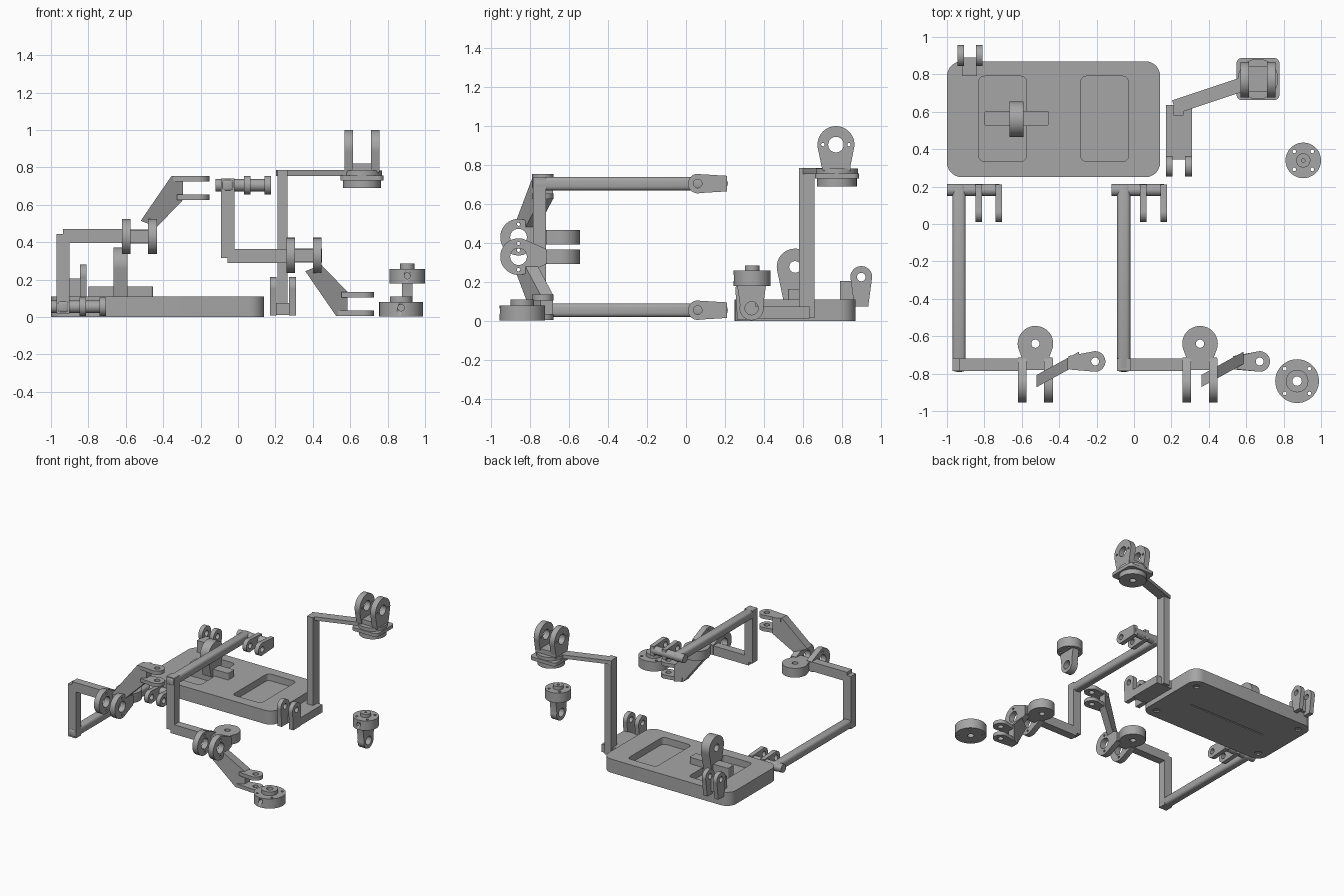
import bpy, bmesh, math
from mathutils import Matrix, Vector

if "Cube" in bpy.data.objects:
    bpy.data.objects.remove(bpy.data.objects["Cube"])

grey = bpy.data.materials.new("plain_grey")
grey.use_nodes = True
COLOUR = (0.38, 0.38, 0.38, 1)
grey.diffuse_color = COLOUR
grey.node_tree.nodes["Principled BSDF"].inputs["Base Color"].default_value = COLOUR
X, Y, Z = Vector((1, 0, 0)), Vector((0, 1, 0)), Vector((0, 0, 1))
parts = []


def frame(u, v, n, at):
    m = Matrix((u, v, n)).transposed().to_4x4()
    m.translation = at
    return m


def finish(name, bm):
    bmesh.ops.remove_doubles(bm, verts=bm.verts, dist=0.0001)
    bmesh.ops.recalc_face_normals(bm, faces=bm.faces)
    mesh = bpy.data.meshes.new(name)
    bm.to_mesh(mesh)
    bm.free()
    mesh.materials.append(grey)
    ob = bpy.data.objects.new(name, mesh)
    bpy.context.collection.objects.link(ob)
    parts.append(ob)
    return ob


def plate(name, loops, thick, matrix):
    """Flat outline with holes, extruded and placed by a matrix."""
    cu = bpy.data.curves.new(name, 'CURVE')
    cu.dimensions, cu.fill_mode, cu.extrude = '2D', 'BOTH', thick / 2
    for loop in loops:
        sp = cu.splines.new('POLY')
        sp.points.add(len(loop) - 1)
        for p, (a, b) in zip(sp.points, loop):
            p.co = (a, b, 0, 1)
        sp.use_cyclic_u = True
    tmp = bpy.data.objects.new("outline", cu)
    mesh = bpy.data.meshes.new_from_object(tmp)
    bm = bmesh.new()
    bm.from_mesh(mesh)
    bm.transform(matrix)
    bpy.data.objects.remove(tmp)
    bpy.data.curves.remove(cu)
    bpy.data.meshes.remove(mesh)
    return finish(name, bm)


def arc(r, a0=0, a1=360, n=32, c=(0, 0)):
    steps = n if a1 - a0 == 360 else n - 1
    ang = [math.radians(a0 + (a1 - a0) * i / steps) for i in range(n)]
    return [(c[0] + r * math.cos(a), c[1] + r * math.sin(a)) for a in ang]


def rounded(x0, x1, y0, y1, r):
    corners = [(x1 - r, y1 - r), (x0 + r, y1 - r), (x0 + r, y0 + r), (x1 - r, y0 + r)]
    return [p for i, c in enumerate(corners) for p in arc(r, 90 * i, 90 * i + 90, 8, c)]


def flat(name, loops, z0, z1, at=(0, 0)):
    return plate(name, loops, z1 - z0, Matrix.Translation((at[0], at[1], (z0 + z1) / 2)))


def lug(name, eye, u, n, r, hole, length, half, thick, screws=False):
    """Eye-ended plate: the eye points along u, the pin runs along n."""
    outer = arc(r, -105, 105, 28) + [(-length, half), (-length, -half)]
    loops = [outer, arc(hole, n=24)]
    if screws:
        loops += [arc(0.009, n=10, c=(0, k * 0.067)) for k in (-1, 1)]
    return plate(name, loops, thick, frame(u, n.cross(u), n, eye))


def box(name, x0, x1, y0, y1, z0, z1, bevel=0.0):
    bm = bmesh.new()
    bmesh.ops.create_cube(bm, size=1)
    bm.transform(Matrix.LocRotScale(((x0 + x1) / 2, (y0 + y1) / 2, (z0 + z1) / 2), None,
                                    (x1 - x0, y1 - y0, z1 - z0)))
    if bevel:
        bmesh.ops.bevel(bm, geom=bm.edges[:], offset=bevel, segments=3,
                        profile=0.5, affect='EDGES')
    return finish(name, bm)


def rod(name, p, q, r):
    p, q = Vector(p), Vector(q)
    n = (q - p).normalized()
    u = n.orthogonal().normalized()
    return plate(name, [arc(r, n=24)], (q - p).length, frame(u, n.cross(u), n, (p + q) / 2))


def drill(target, p, q, r):
    cutter = rod("hole_cutter", p, q, r)
    parts.remove(cutter)
    cutter.hide_render = True
    cutter.hide_set(True)
    mod = target.modifiers.new("side_hole", 'BOOLEAN')
    mod.operation, mod.solver, mod.object = 'DIFFERENCE', 'EXACT', cutter


# Base plate with two pockets, underside screw holes and slot
edge = rounded(-1, 0.14, 0.25, 0.87, 0.08)
feet = [arc(0.025, n=20, c=(x, y)) for x in (-0.92, 0.06) for y in (0.33, 0.79)]
slot = rounded(-0.78, -0.08, 0.555, 0.565, 0.004)
pockets = [rounded(x, x + 0.255, 0.335, 0.79, 0.03) for x in (-0.83, -0.285)]
flat("base_underside", [edge, slot] + feet, 0, 0.01)
flat("base_floor", [edge], 0.01, 0.055)
flat("base_rim", [edge] + pockets, 0.055, 0.11)

# Bracket standing on the base
flat("base_crossbar", [rounded(-0.8, -0.455, 0.525, 0.605, 0.012)], 0.05, 0.163)
lug("base_lug", (-0.628, 0.56, 0.277), Z, X, 0.094, 0.03, 0.17, 0.06, 0.075)

# Rear clevis on the base corner
box("rear_clevis_block", -0.92, -0.84, 0.79, 0.89, 0.1, 0.205)
for x in (-0.927, -0.828):
    lug("rear_clevis_lug", (x, 0.9, 0.225), Z, X, 0.056, 0.022, 0.15, 0.036, 0.035)


def arm(side, dx, zc, s):
    """Jointed arm; s flips it top to bottom."""
    def at(x, y, z):
        return Vector((x + dx, y, zc + s * z))

    def bar(name, x0, x1, y0, y1, z0, z1, bevel=0.0):
        a, b = sorted((zc + s * z0, zc + s * z1))
        box(side + name, x0 + dx, x1 + dx, y0, y1, a, b, bevel)

    # Long rod, upright and crossbar
    bar("_long_rod", -0.97, -0.9, -0.79, 0.21, -0.41, -0.34, 0.02)
    bar("_upright", -0.97, -0.9, -0.785, -0.72, -0.41, 0.015)
    bar("_crossbar", -0.935, -0.6, -0.785, -0.72, -0.035, 0.04)
    # Hinge fork at the rod end
    rod(side + "_hinge_pin", at(-1, 0.182, -0.375), at(-0.72, 0.182, -0.375), 0.033)
    for x in (-0.83, -0.722):
        lug(side + "_hinge_lug", at(x, 0.06, -0.375), -Y, X, 0.05, 0.022, 0.15, 0.04, 0.035)
    # Double clevis and flat eye
    bar("_clevis_block", -0.62, -0.435, -0.78, -0.715, -0.035, 0.035)
    for x in (-0.597, -0.457):
        lug(side + "_clevis_lug", at(x, -0.86, 0), -Y, X, 0.094, 0.043, 0.14, 0.04, 0.046, True)
    lug(side + "_flat_eye", at(-0.527, -0.64, 0), Y, Z, 0.095, 0.022, 0.11, 0.06, 0.075)
    # Slanted link, sheared sideways toward the fork
    slant = [(-0.52, 0.085), (-0.355, 0.325), (-0.295, 0.325), (-0.295, 0.195), (-0.435, 0.05)]
    shape = [(x + 0.33, z) for x, z in slant]
    plate(side + "_link", [shape], 0.065,
          frame(Vector((1, 0.55, 0)), Z * s, -Y, at(-0.33, -0.735, 0)))
    # End fork
    for z, length in ((0.31, 0.14), (0.21, 0.12)):
        lug(side + "_end_fork", at(-0.208, -0.735, z), Vector((1, 0.05, 0)).normalized(), Z,
            0.055, 0.021, length, 0.036, 0.03)


arm("right_arm", 0, 0.43, 1)
arm("left_arm", 0.88, 0.33, -1)

# Mast: foot, fork, post and top arm
box("mast_foot", 0.17, 0.31, 0.345, 0.635, 0.012, 0.075)
for x in (0.188, 0.292):
    lug("mast_fork_lug", (x, 0.308, 0.158), Z, X, 0.055, 0.022, 0.15, 0.045, 0.036)
box("mast_post", 0.21, 0.265, 0.58, 0.66, 0.015, 0.785)
a, b = Vector((0.215, 0.625, 0.77)), Vector((0.62, 0.76, 0.77))
d = (b - a).normalized()
half = (b - a).length / 2
plate("mast_top_arm", [[(-half, -0.038), (half, -0.038), (half, 0.038), (-half, 0.038)]],
      0.03, frame(d, Z.cross(d), Z, (a + b) / 2))

# Head on the mast
head = (0.663, 0.775)
flat("head_disc", [arc(0.102, n=40), arc(0.025, n=20)], 0.69, 0.735, head)
flat("head_square", [rounded(-0.115, 0.115, -0.113, 0.113, 0.03)], 0.73, 0.757, head)
flat("head_ring", [arc(0.108, n=40)], 0.755, 0.783, head)
box("head_block", 0.575, 0.75, 0.705, 0.845, 0.77, 0.82)
for x in (0.593, 0.733):
    lug("head_lug", (x, 0.77, 0.905), Z, X, 0.095, 0.04, 0.13, 0.07, 0.046, True)


def disc_loops(r, centre, ring):
    screws = [arc(0.01, n=12, c=(i * ring, j * ring)) for i in (-1, 1) for j in (-1, 1)]
    return [arc(r, n=48), arc(centre, n=20)] + screws


# Coupling with an eye underneath
hub = (0.905, 0.34)
coupling = flat("coupling_disc", disc_loops(0.095, 0.01, 0.048), 0.18, 0.258, hub)
drill(coupling, (0.905, 0.2, 0.22), (0.905, 0.28, 0.22), 0.016)
flat("coupling_hub", [arc(0.038), arc(0.01, n=20)], 0.255, 0.285, hub)
lug("coupling_eye", (0.905, 0.337, 0.065), -Z, X, 0.062, 0.034, 0.12, 0.074, 0.056)

# Loose disc
hub = (0.872, -0.84)
disc = flat("round_disc", disc_loops(0.117, 0.025, 0.066), 0.002, 0.08, hub)
drill(disc, (0.872, -1, 0.05), (0.872, -0.9, 0.05), 0.017)
flat("round_disc_hub", [arc(0.06), arc(0.025, n=20)], 0.078, 0.11, hub)

# Smooth the round faces and keep the edges sharp
bpy.ops.object.select_all(action='DESELECT')
for ob in parts:
    ob.select_set(True)
bpy.context.view_layer.objects.active = parts[0]
bpy.ops.object.shade_smooth_by_angle(angle=math.radians(30))
